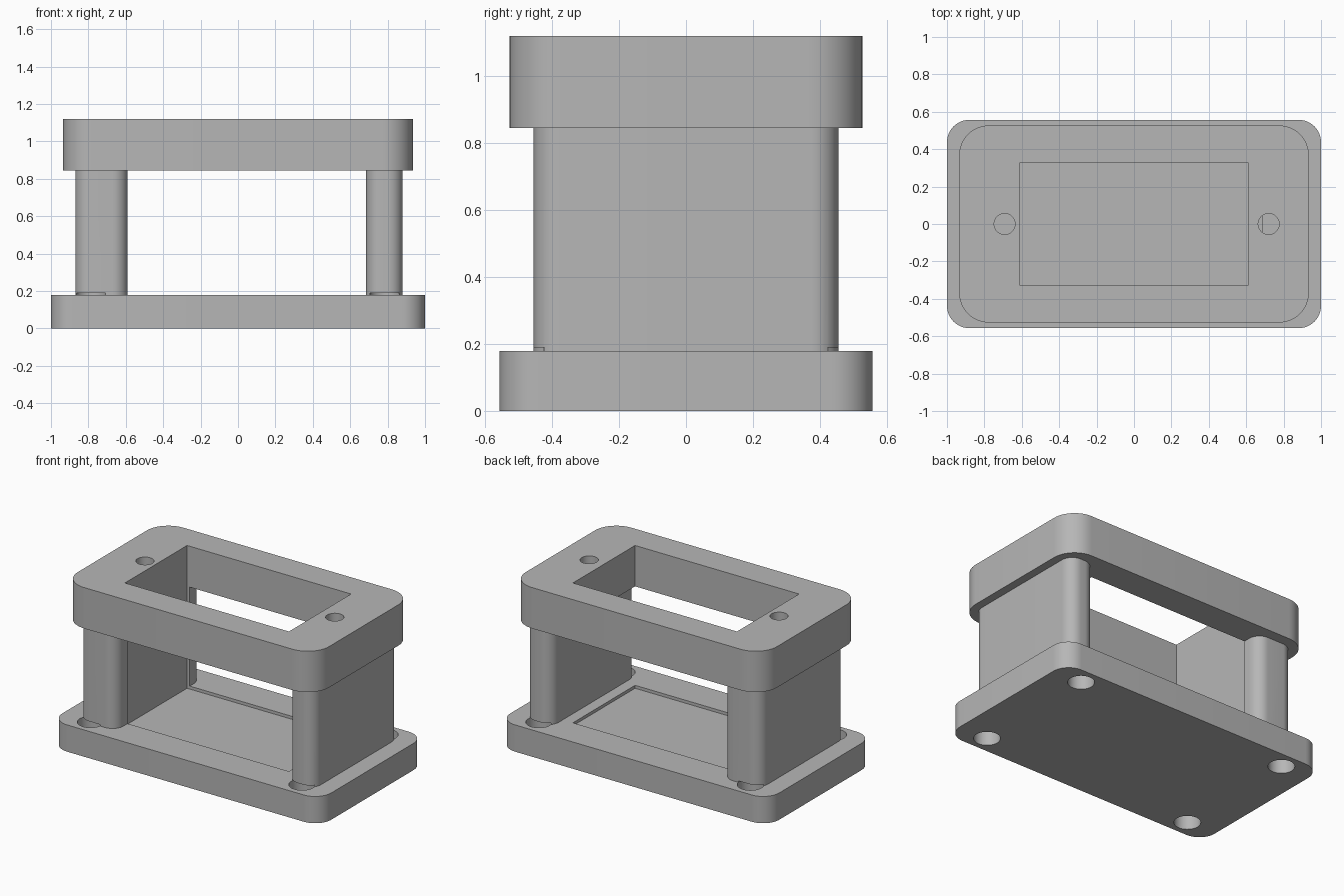
import bpy, bmesh, math

if "Cube" in bpy.data.objects:
    bpy.data.objects.remove(bpy.data.objects["Cube"], do_unlink=True)

grey = bpy.data.materials.new("plain grey")
grey.use_nodes = True
colour = (0.47, 0.47, 0.47, 1)
grey.diffuse_color = colour
grey.node_tree.nodes["Principled BSDF"].inputs["Base Color"].default_value = colour


def prism(name, outline, z0, z1):
    """Extrude a closed xy outline from z0 up to z1."""
    bm = bmesh.new()
    base = bm.faces.new([bm.verts.new((x, y, z0)) for x, y in outline])
    top = bmesh.ops.extrude_face_region(bm, geom=[base])["geom"]
    verts = [g for g in top if isinstance(g, bmesh.types.BMVert)]
    bmesh.ops.translate(bm, verts=verts, vec=(0, 0, z1 - z0))
    bmesh.ops.recalc_face_normals(bm, faces=bm.faces)
    mesh = bpy.data.meshes.new(name)
    bm.to_mesh(mesh)
    bm.free()
    obj = bpy.data.objects.new(name, mesh)
    bpy.context.collection.objects.link(obj)
    mesh.materials.append(grey)
    return obj


def rounded(x0, x1, half_y, radius, steps=12):
    """Rectangle outline with rounded corners."""
    points = []
    corners = [(x1, 1), (x0, 1), (x0, -1), (x1, -1)]
    for i, (x, side) in enumerate(corners):
        cx = x - radius if x == x1 else x + radius
        cy = side * (half_y - radius)
        for k in range(steps + 1):
            a = math.pi / 2 * (i + k / steps)
            points.append((cx + radius * math.cos(a), cy + radius * math.sin(a)))
    return points


def rectangle(x0, x1, half_y):
    return [(x0, -half_y), (x1, -half_y), (x1, half_y), (x0, half_y)]


def circle(x, y, radius, steps=48):
    angles = [math.tau * k / steps for k in range(steps)]
    return [(x + radius * math.cos(a), y + radius * math.sin(a)) for a in angles]


def cut(obj, outline, z0, z1):
    """Subtract a prism from the object."""
    cutter = prism("cutter", outline, z0, z1)
    cutter.hide_render = True
    mod = obj.modifiers.new("cut", "BOOLEAN")
    mod.operation = "DIFFERENCE"
    mod.solver = "EXACT"
    mod.object = cutter
    bpy.context.view_layer.objects.active = obj
    bpy.ops.object.modifier_apply(modifier=mod.name)
    bpy.data.objects.remove(cutter, do_unlink=True)


# Main solid parts
BASE_TOP, PLATE_BOTTOM, HEIGHT = 0.18, 0.845, 1.12
base = prism("base_plate", rounded(-1, 1, 0.557, 0.12), 0, BASE_TOP)
right_wall = prism("right_wall", rounded(-0.87, -0.59, 0.455, 0.08), BASE_TOP, PLATE_BOTTOM)
left_wall = prism("left_wall", rounded(0.685, 0.88, 0.455, 0.08), BASE_TOP, PLATE_BOTTOM)
plate = prism("top_plate", rounded(-0.935, 0.935, 0.527, 0.16), PLATE_BOTTOM, HEIGHT)

# Rectangular window, continuing as a step in one wall and a recess in the base
window = rectangle(-0.61, 0.61, 0.33)
cut(plate, window, 0.7, 1.3)
cut(right_wall, window, 0.1, 1)
cut(base, window, 0.16, 0.4)

# Small screw holes in the top plate
for x in (-0.692, 0.72):
    cut(plate, circle(x, 0, 0.056), 0.7, 1.3)

# Corner holes through the base, biting slightly into the wall feet
for x, wall in ((-0.788, right_wall), (0.785, left_wall)):
    for y in (-0.44, 0.44):
        hole = circle(x, y, 0.081)
        cut(base, hole, -0.1, 0.3)
        cut(wall, hole, -0.1, 0.19)

# Smooth rounded corners with crisp edges
for obj in (base, right_wall, left_wall, plate):
    bpy.ops.object.select_all(action="DESELECT")
    obj.select_set(True)
    bpy.context.view_layer.objects.active = obj
    bpy.ops.object.shade_smooth_by_angle(angle=math.radians(30))
